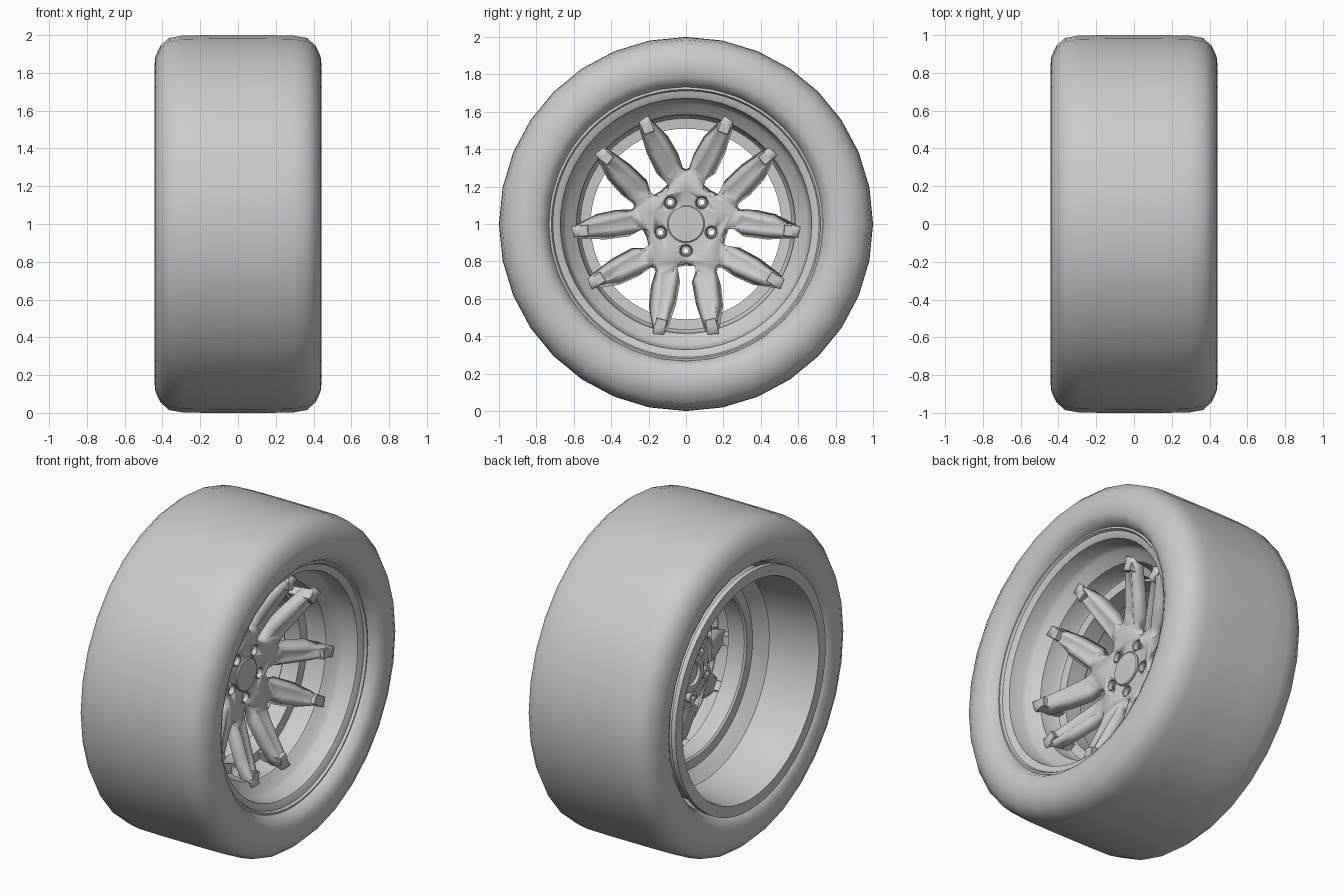
import bpy, bmesh, math
from mathutils import Matrix, Vector

if "Cube" in bpy.data.objects:
    bpy.data.objects.remove(bpy.data.objects["Cube"])

TAU = math.tau


def finish(bm, name, angle=35):
    me = bpy.data.meshes.new(name)
    bm.to_mesh(me)
    bm.free()
    ob = bpy.data.objects.new(name, me)
    bpy.context.collection.objects.link(ob)
    bpy.ops.object.select_all(action='DESELECT')
    bpy.context.view_layer.objects.active = ob
    ob.select_set(True)
    bpy.ops.object.shade_smooth_by_angle(angle=math.radians(angle))
    return ob


def revolve(bm, profile, n, cy=0, cz=1):
    """Spin a closed (x, radius) profile around an axis parallel to x."""
    rings = []
    for i in range(n):
        a = TAU * i / n + math.pi / 2
        rings.append([bm.verts.new((x, cy + r * math.cos(a), cz + r * math.sin(a)))
                      for x, r in profile])
    m = len(profile)
    for i in range(n):
        p, q = rings[i], rings[(i + 1) % n]
        for j in range(m):
            k = (j + 1) % m
            bm.faces.new((p[j], p[k], q[k], q[j]))
    bmesh.ops.remove_doubles(bm, verts=bm.verts, dist=1e-5)
    bmesh.ops.recalc_face_normals(bm, faces=bm.faces)


def turned(name, profile, n, angle=35):
    bm = bmesh.new()
    revolve(bm, profile, n)
    return finish(bm, name, angle)


# Tyre: outer half-section mirrored, then closed by the inner wall
half = [(0.15, 1.0), (0.29, 0.998), (0.365, 0.985), (0.41, 0.945), (0.437, 0.89),
        (0.442, 0.84), (0.435, 0.79), (0.415, 0.755), (0.375, 0.735), (0.33, 0.72)]
turned("tyre", half + [(-x, r) for x, r in reversed(half)], 32, 60)

# Rim barrel: front lip, dish, spoke seat, rear barrel, rear lip, hidden outside
turned("rim_barrel", [
    (0.355, 0.735), (0.372, 0.732), (0.375, 0.72), (0.36, 0.712), (0.355, 0.69),
    (0.345, 0.672), (0.26, 0.66), (0.235, 0.645), (0.205, 0.60), (0.19, 0.585),
    (0.09, 0.575), (0.075, 0.565), (0.07, 0.51), (-0.04, 0.51), (-0.05, 0.52),
    (-0.055, 0.57), (-0.085, 0.60), (-0.12, 0.64), (-0.42, 0.66), (-0.44, 0.665),
    (-0.44, 0.73), (-0.41, 0.73), (-0.40, 0.69), (-0.1, 0.67), (0.15, 0.67),
    (0.30, 0.70)], 64)


def place(k, u, v, x):
    """Point in the frame of spoke pair k: u radial, v sideways."""
    a = TAU * k / 5 - math.pi / 2
    return Vector((x, u * math.cos(a) - v * math.sin(a),
                   1 + u * math.sin(a) + v * math.cos(a)))


def dish(r):
    return 0.05 + max(0, r - 0.17) * 0.17 / 0.40


def on36(r):
    return r * math.cos(TAU / 10), r * math.sin(TAU / 10)


# Spokes: half of one forked pair as rows (inner edge, outer edge), mirrored, five times
rows = [((0, 0), (0, 0)), ((0.10, 0), on36(0.10)), ((0.165, 0), on36(0.18)),
        ((0.195, 0), on36(0.27)), ((0.203, 0.028), (0.235, 0.150)),
        ((0.225, 0.046), (0.255, 0.143)), ((0.28, 0.060), (0.31, 0.142)),
        ((0.40, 0.083), (0.42, 0.154)), ((0.51, 0.104), (0.525, 0.166)),
        ((0.582, 0.115), (0.578, 0.174))]
bm = bmesh.new()
pockets = []
for k in range(5):
    for s in (1, -1):
        grid = [[bm.verts.new(place(k, u, s * v, dish(math.hypot(u, v)))) for u, v in row]
                for row in rows]
        for i in range(len(rows) - 1):
            (a, b), (c, d) = grid[i], grid[i + 1]
            loop = [a, c, d, b] if i else [a, c, d]
            f = bm.faces.new(loop if s > 0 else loop[::-1])
            if 5 <= i < 8:
                pockets.append(f)
bmesh.ops.remove_doubles(bm, verts=bm.verts, dist=1e-4)
bmesh.ops.inset_region(bm, faces=pockets, thickness=0.014, depth=-0.008,
                       use_boundary=True, use_even_offset=True)
spokes = finish(bm, "spokes", 30)
mod = spokes.modifiers.new("thickness", 'SOLIDIFY')
mod.thickness = 0.075
mod.offset = -1

# Lug hole cutter
bm = bmesh.new()
for k in range(5):
    p = place(k, 0.143, 0, 0)
    revolve(bm, [(-0.3, 0), (-0.3, 0.034), (0.3, 0.034), (0.3, 0)][1:3] +
            [(0.3, 0.0), (-0.3, 0.0)], 20, p.y, p.z)
cutter = finish(bm, "lug_cutter")
cutter.hide_render = True
cutter.hide_viewport = True
cut = spokes.modifiers.new("lug_holes", 'BOOLEAN')
cut.operation = 'DIFFERENCE'
cut.solver = 'EXACT'
cut.object = cutter

# Lug seats: small tubes inside the holes, showing as bumps at the back
bm = bmesh.new()
for k in range(5):
    p = place(k, 0.143, 0, 0)
    revolve(bm, [(0.052, 0.036), (0.056, 0.033), (0.052, 0.029), (0.025, 0.025),
                 (0.03, 0.014), (-0.05, 0.014), (-0.05, 0.036)], 20, p.y, p.z)
finish(bm, "lug_seats")

# Centre cap and rear mounting pad
turned("centre_cap", [(0.03, 0), (0.03, 0.10), (0.058, 0.10), (0.063, 0.094), (0.066, 0)], 32)
turned("hub_pad", [(0.0, 0), (0.0, 0.11), (-0.045, 0.11), (-0.05, 0.10), (-0.05, 0.07),
                   (-0.035, 0.06), (-0.035, 0)], 32)

# Spoke feet: blocks that turn back from each tip to the barrel seat
bm = bmesh.new()
for k in range(5):
    for s in (1, -1):
        a = TAU * k / 5 - math.pi / 2 + s * 0.248
        m = (Matrix.Translation((0, 0, 1)) @ Matrix.Rotation(a, 4, 'X')
             @ Matrix.Translation((0.125, 0.558, 0))
             @ Matrix.Diagonal((0.19, 0.07, 0.062, 1)))
        bmesh.ops.create_cube(bm, size=1, matrix=m)
bmesh.ops.bevel(bm, geom=bm.edges[:], offset=0.004, segments=1, affect='EDGES')
finish(bm, "spoke_feet", 30)
